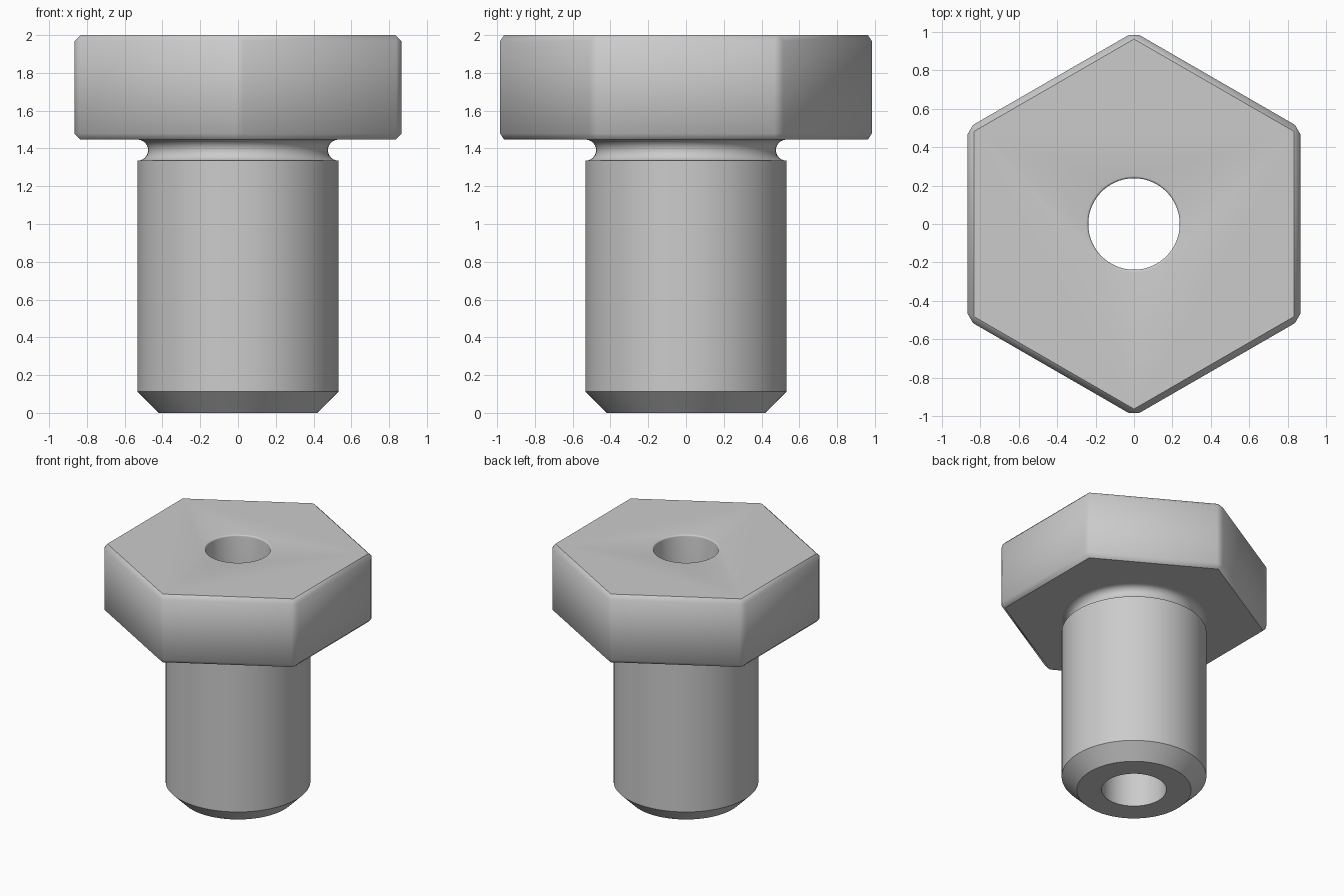
import bpy, bmesh
from math import sin, cos, pi, radians

cube = bpy.data.objects.get("Cube")
if cube:
    bpy.data.objects.remove(cube, do_unlink=True)

HEAD_Z, TOP_Z = 1.447, 2.0
BORE_R, SHANK_R = 0.238, 0.532

steel = bpy.data.materials.new("grey steel")
steel.use_nodes = True
grey = (0.6, 0.6, 0.6, 1)
steel.diffuse_color = grey
steel.node_tree.nodes["Principled BSDF"].inputs["Base Color"].default_value = grey


def make_object(name, bm):
    bmesh.ops.recalc_face_normals(bm, faces=bm.faces)
    mesh = bpy.data.meshes.new(name)
    bm.to_mesh(mesh)
    bm.free()
    mesh.materials.append(steel)
    obj = bpy.data.objects.new(name, mesh)
    bpy.context.collection.objects.link(obj)
    return obj


def lathe(name, profile, steps=96):
    """Revolve (radius, z) points about the z axis."""
    bm = bmesh.new()
    verts = [bm.verts.new((r, 0, z)) for r, z in profile]
    edges = [bm.edges.new(pair) for pair in zip(verts, verts[1:])]
    bmesh.ops.spin(bm, geom=verts + edges, cent=(0, 0, 0), axis=(0, 0, 1),
                   angle=2 * pi, steps=steps)
    bmesh.ops.remove_doubles(bm, verts=bm.verts, dist=1e-4)
    return make_object(name, bm)


def smooth(obj):
    bpy.ops.object.select_all(action='DESELECT')
    obj.select_set(True)
    bpy.context.view_layer.objects.active = obj
    bpy.ops.object.shade_smooth_by_angle(angle=radians(35))


# Shank: bore wall, end chamfer, cylinder and rounded relief groove
groove_r = (HEAD_Z - 1.335) / 2
groove = [(SHANK_R - groove_r * sin(pi * i / 12),
           HEAD_Z - groove_r - groove_r * cos(pi * i / 12)) for i in range(13)]
shank = lathe("shank", [(BORE_R, HEAD_Z), (BORE_R, 0), (0.42, 0),
                        (SHANK_R, 0.113)] + groove)
smooth(shank)

# Hexagonal head with every edge chamfered
bm = bmesh.new()
ring = [bm.verts.new((sin(i * pi / 3), cos(i * pi / 3), HEAD_Z)) for i in range(6)]
base = bm.faces.new(ring)
top = bmesh.ops.extrude_face_region(bm, geom=[base], use_keep_orig=True)["geom"]
bmesh.ops.translate(bm, vec=(0, 0, TOP_Z - HEAD_Z),
                    verts=[g for g in top if isinstance(g, bmesh.types.BMVert)])
bmesh.ops.recalc_face_normals(bm, faces=bm.faces)
bmesh.ops.bevel(bm, geom=bm.edges[:], offset=0.032, offset_type='OFFSET',
                segments=1, profile=0.5, affect='EDGES')
head = make_object("hex_head", bm)

# Bore through the head, with a softly rounded rim
rim_r = 0.012
rim = [(BORE_R + rim_r * (1 - cos(pi * i / 8)),
        TOP_Z - rim_r * (1 - sin(pi * i / 8))) for i in range(5)]
cutter = lathe("bore_cutter", [(0, 1.2), (BORE_R, 1.2)] + rim
               + [(BORE_R + rim_r, 2.2), (0, 2.2)])
cutter.hide_render = True
cut = head.modifiers.new("bore", 'BOOLEAN')
cut.operation = 'DIFFERENCE'
cut.solver = 'EXACT'
cut.object = cutter
bpy.context.view_layer.objects.active = head
bpy.ops.object.modifier_apply(modifier=cut.name)
bpy.data.objects.remove(cutter, do_unlink=True)
smooth(head)
